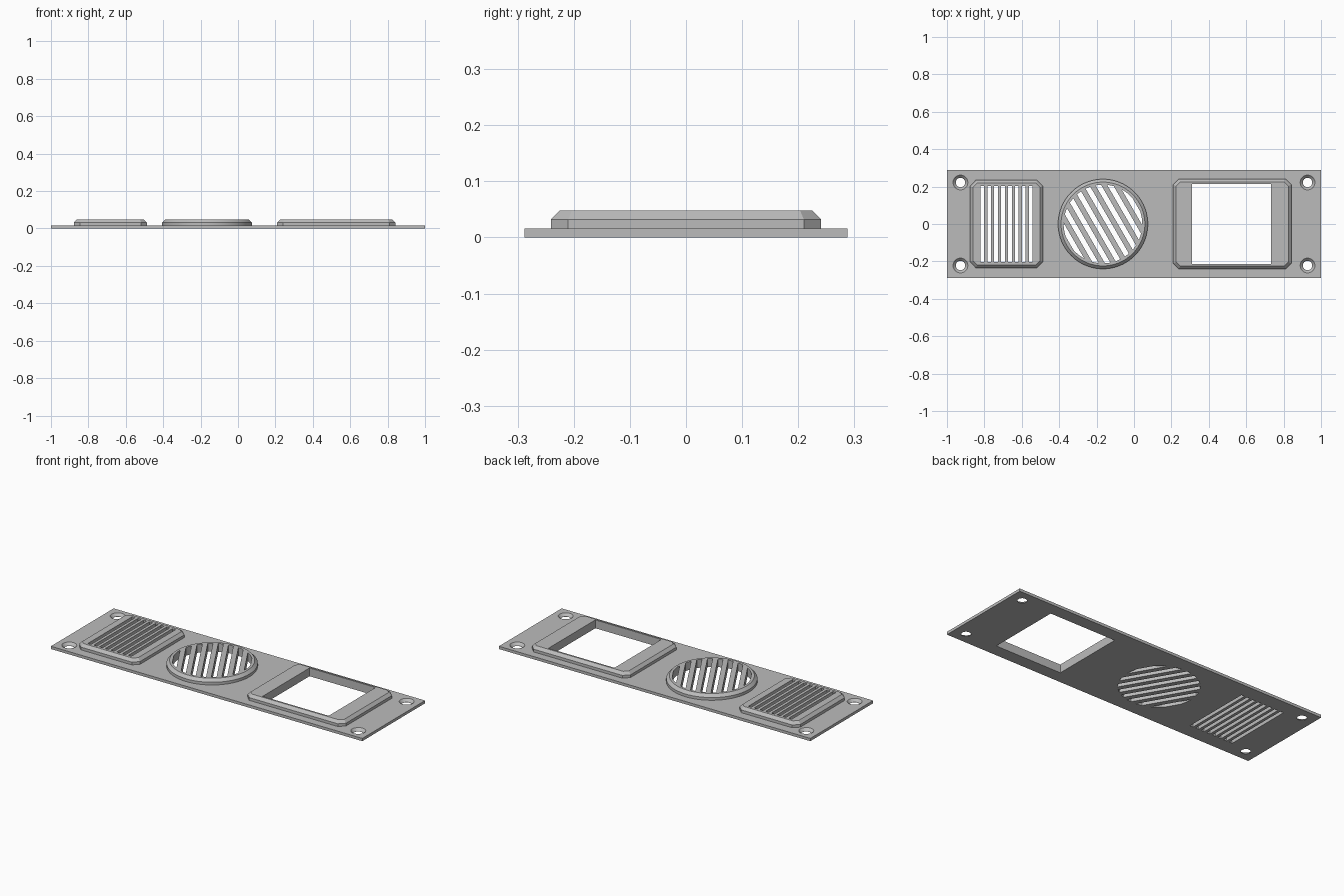
import bpy, bmesh, math

if "Cube" in bpy.data.objects:
    bpy.data.objects.remove(bpy.data.objects["Cube"], do_unlink=True)

grey = bpy.data.materials.new("light_grey")
grey.use_nodes = True
grey.diffuse_color = (0.5, 0.5, 0.5, 1)
grey.node_tree.nodes["Principled BSDF"].inputs["Base Color"].default_value = grey.diffuse_color

PLATE, STEP, TOP = 0.016, 0.032, 0.048
BEVEL = TOP - STEP


def loft(bm, *rings):
    """Closed solid through matching outlines, each given as (z, points)."""
    loops = [[bm.verts.new((x, y, z)) for x, y in pts] for z, pts in rings]
    bm.faces.new(loops[0][::-1])
    bm.faces.new(loops[-1])
    n = len(loops[0])
    for low, high in zip(loops, loops[1:]):
        for i in range(n):
            j = (i + 1) % n
            bm.faces.new((low[i], low[j], high[j], high[i]))


def make(name, bm):
    bmesh.ops.recalc_face_normals(bm, faces=bm.faces)
    mesh = bpy.data.meshes.new(name)
    bm.to_mesh(mesh)
    bm.free()
    mesh.materials.append(grey)
    obj = bpy.data.objects.new(name, mesh)
    bpy.context.collection.objects.link(obj)
    return obj


def rect(cx, cy, hx, hy):
    return [(cx - hx, cy - hy), (cx + hx, cy - hy), (cx + hx, cy + hy), (cx - hx, cy + hy)]


def cut_rect(cx, hx, hy, c):
    quarter = [(hx, -hy + c), (hx, hy - c), (hx - c, hy), (-hx + c, hy)]
    return [(cx + x, y) for x, y in quarter + [(-x, -y) for x, y in quarter]]


def circle(cx, cy, r, n):
    return [(cx + r * math.cos(math.tau * i / n), cy + r * math.sin(math.tau * i / n))
            for i in range(n)]


def raised(name, base, top):
    bm = bmesh.new()
    loft(bm, (PLATE / 2, base), (STEP, base), (TOP, top))
    return make(name, bm)


def raised_block(name, cx, hx, hy, c=0.031):
    inner_c = c - BEVEL * (2 - math.sqrt(2))
    return raised(name, cut_rect(cx, hx, hy, c),
                  cut_rect(cx, hx - BEVEL, hy - BEVEL, inner_c))


# Base plate and the three raised bosses
bm = bmesh.new()
loft(bm, (0, rect(0, 0, 1, 0.288)), (PLATE, rect(0, 0, 1, 0.288)))
plate = make("vent_panel", bm)
ROUND_X, SLAT_X = -0.166, -0.682
bosses = [
    raised_block("slatted_boss", SLAT_X, 0.195, 0.234),
    raised_block("window_boss", 0.525, 0.316, 0.241),
    raised("round_boss", circle(ROUND_X, 0, 0.24, 96), circle(ROUND_X, 0, 0.24 - BEVEL, 96)),
]

# Openings through the whole thickness
bm = bmesh.new()


def through(pts):
    loft(bm, (-0.05, pts), (0.1, pts))


through(rect(0.521, 0, 0.212, 0.215))

for i in range(8):
    through(rect(SLAT_X + (i - 3.5) * 0.037, 0, 0.01, 0.203))

# Slanted slots with ends that follow the round boss
ca, sa = math.cos(math.radians(30)), math.sin(math.radians(30))
for i in range(8):
    across = [(i - 3.5) * 0.055 + 0.027 * (k / 6 - 0.5) for k in range(7)]
    ends = [(u, math.sqrt(0.21 ** 2 - u * u)) for u in across]
    outline = [(u, -v) for u, v in ends] + ends[::-1]
    through([(ROUND_X + u * ca - v * sa, u * sa + v * ca) for u, v in outline])

# Countersunk screw holes in the corners
for x in (-0.928, 0.928):
    for y in (-0.222, 0.222):
        slope = 0.015 / PLATE
        loft(bm, (-0.01, circle(x, y, 0.025, 32)), (0.001, circle(x, y, 0.025, 32)),
             (PLATE + 0.01, circle(x, y, 0.04 + 0.01 * slope, 32)))
openings = make("opening_cutter", bm)
openings.hide_render = True

# Merge the bosses, cut the openings, drop the helpers
bpy.ops.object.select_all(action="DESELECT")
bpy.context.view_layer.objects.active = plate
plate.select_set(True)
for helper in bosses + [openings]:
    mod = plate.modifiers.new(helper.name, "BOOLEAN")
    mod.operation = "DIFFERENCE" if helper is openings else "UNION"
    mod.solver = "EXACT"
    mod.object = helper
    bpy.ops.object.modifier_apply(modifier=mod.name)
    bpy.data.objects.remove(helper, do_unlink=True)

bpy.ops.object.shade_smooth_by_angle(angle=math.radians(30))
